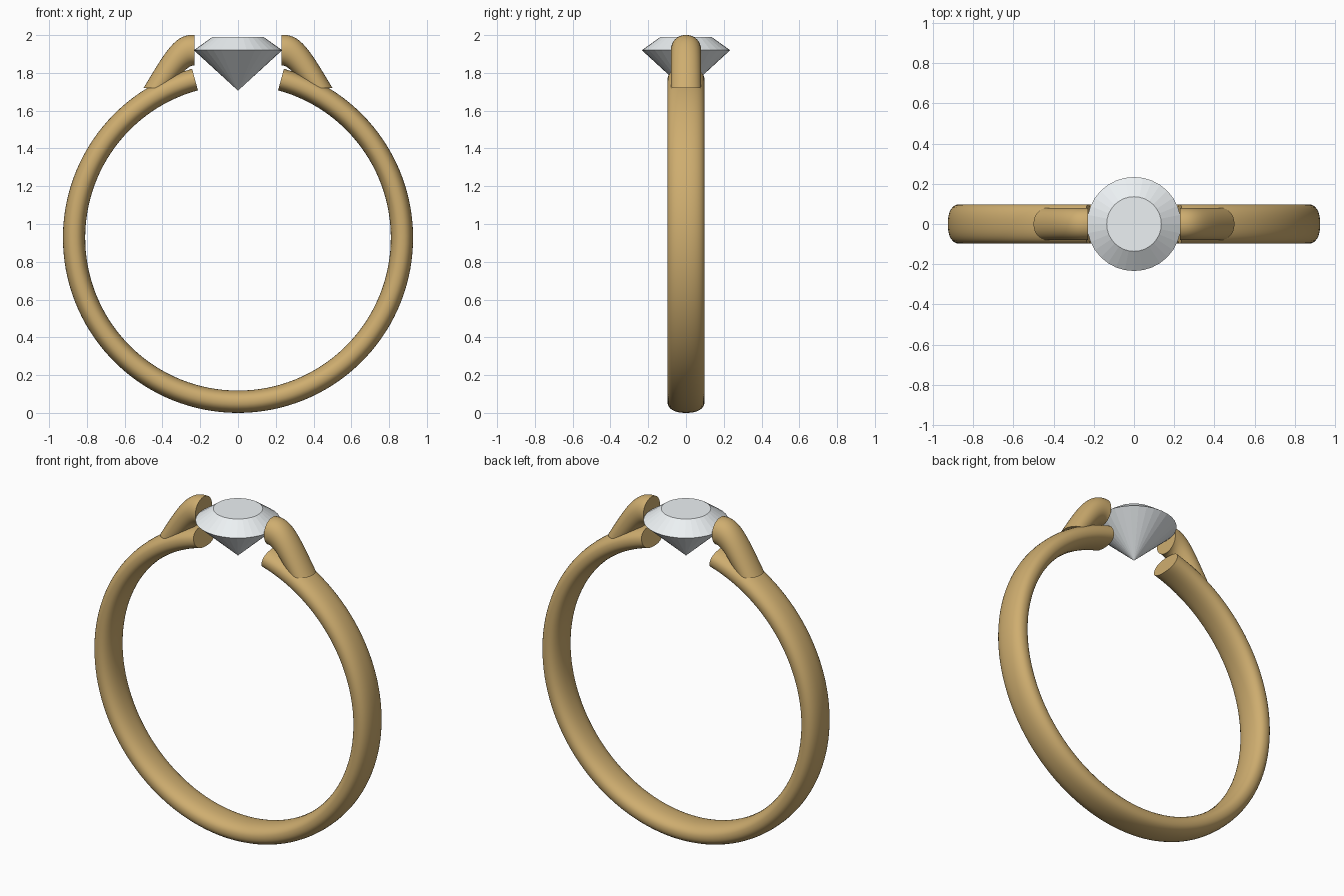
import bpy, bmesh, math

if "Cube" in bpy.data.objects:
    bpy.data.objects.remove(bpy.data.objects["Cube"])

TAU = 2 * math.pi


def material(name, color):
    m = bpy.data.materials.new(name)
    m.diffuse_color = (*color, 1)
    m.use_nodes = True
    m.node_tree.nodes["Principled BSDF"].inputs["Base Color"].default_value = m.diffuse_color
    return m


def make_object(name, bm, mat, smooth=True):
    bmesh.ops.recalc_face_normals(bm, faces=bm.faces)
    mesh = bpy.data.meshes.new(name)
    bm.to_mesh(mesh)
    bm.free()
    mesh.materials.append(mat)
    ob = bpy.data.objects.new(name, mesh)
    bpy.context.collection.objects.link(ob)
    if smooth:
        bpy.ops.object.select_all(action='DESELECT')
        ob.select_set(True)
        bpy.context.view_layer.objects.active = ob
        bpy.ops.object.shade_smooth_by_angle(angle=math.radians(40))
    return ob


def sweep(name, edges, half_width, power, mat, sides=32):
    """Tube whose rings span from an outer to an inner (x, z) point."""
    def sp(v):
        return math.copysign(abs(v) ** (2 / power), v)
    bm = bmesh.new()
    rings = []
    for (ox, oz), (ix, iz) in edges:
        ring = []
        for k in range(sides):
            a = TAU * k / sides
            c = sp(math.cos(a))
            ring.append(bm.verts.new(((ox + ix) / 2 + c * (ox - ix) / 2,
                                      half_width * sp(math.sin(a)),
                                      (oz + iz) / 2 + c * (oz - iz) / 2)))
        rings.append(ring)
    for r, s in zip(rings, rings[1:]):
        for k in range(sides):
            n = (k + 1) % sides
            bm.faces.new((r[k], r[n], s[n], s[k]))
    bm.faces.new(rings[0])
    bm.faces.new(rings[-1])
    return make_object(name, bm, mat)


def bezier(p, t):
    w = ((1 - t) ** 3, 3 * t * (1 - t) ** 2, 3 * t * t * (1 - t), t ** 3)
    return tuple(sum(wi * q[i] for wi, q in zip(w, p)) for i in (0, 1))


gold = material("gold", (0.62, 0.42, 0.16))
crystal = material("crystal", (0.84, 0.88, 0.90))

# Open band: a ring with a gap at the top
R_OUT, R_IN, GAP, N = 0.927, 0.809, math.radians(15.2), 120
band = []
for i in range(N + 1):
    a = GAP + (TAU - 2 * GAP) * i / N
    s, c = math.sin(a), math.cos(a)
    band.append(((R_OUT * s, R_OUT + R_OUT * c), (R_IN * s, R_OUT + R_IN * c)))
sweep("band", band, 0.098, 2.3, gold)

# Curved shoulders gripping the stone, one per side
outer = ((0.23, 2.0), (0.33, 2.01), (0.38, 1.92), (0.50, 1.72))
inner = ((0.23, 1.84), (0.27, 1.84), (0.30, 1.79), (0.36, 1.72))
for side, name in ((-1, "left_shoulder"), (1, "right_shoulder")):
    path = []
    for i in range(17):
        (ox, oz), (ix, iz) = bezier(outer, i / 16), bezier(inner, i / 16)
        path.append(((side * ox, oz), (side * ix, iz)))
    sweep(name, path, 0.08, 2.1, gold)

# Faceted stone: table, girdle and point
bm = bmesh.new()
SEG = 32
table, girdle = [[bm.verts.new((r * math.cos(TAU * k / SEG), r * math.sin(TAU * k / SEG), z))
                  for k in range(SEG)] for r, z in ((0.136, 1.99), (0.234, 1.92))]
point = bm.verts.new((0, 0, 1.706))
bm.faces.new(table)
for k in range(SEG):
    n = (k + 1) % SEG
    bm.faces.new((table[k], table[n], girdle[n], girdle[k]))
    bm.faces.new((girdle[k], girdle[n], point))
make_object("stone", bm, crystal, smooth=False)
